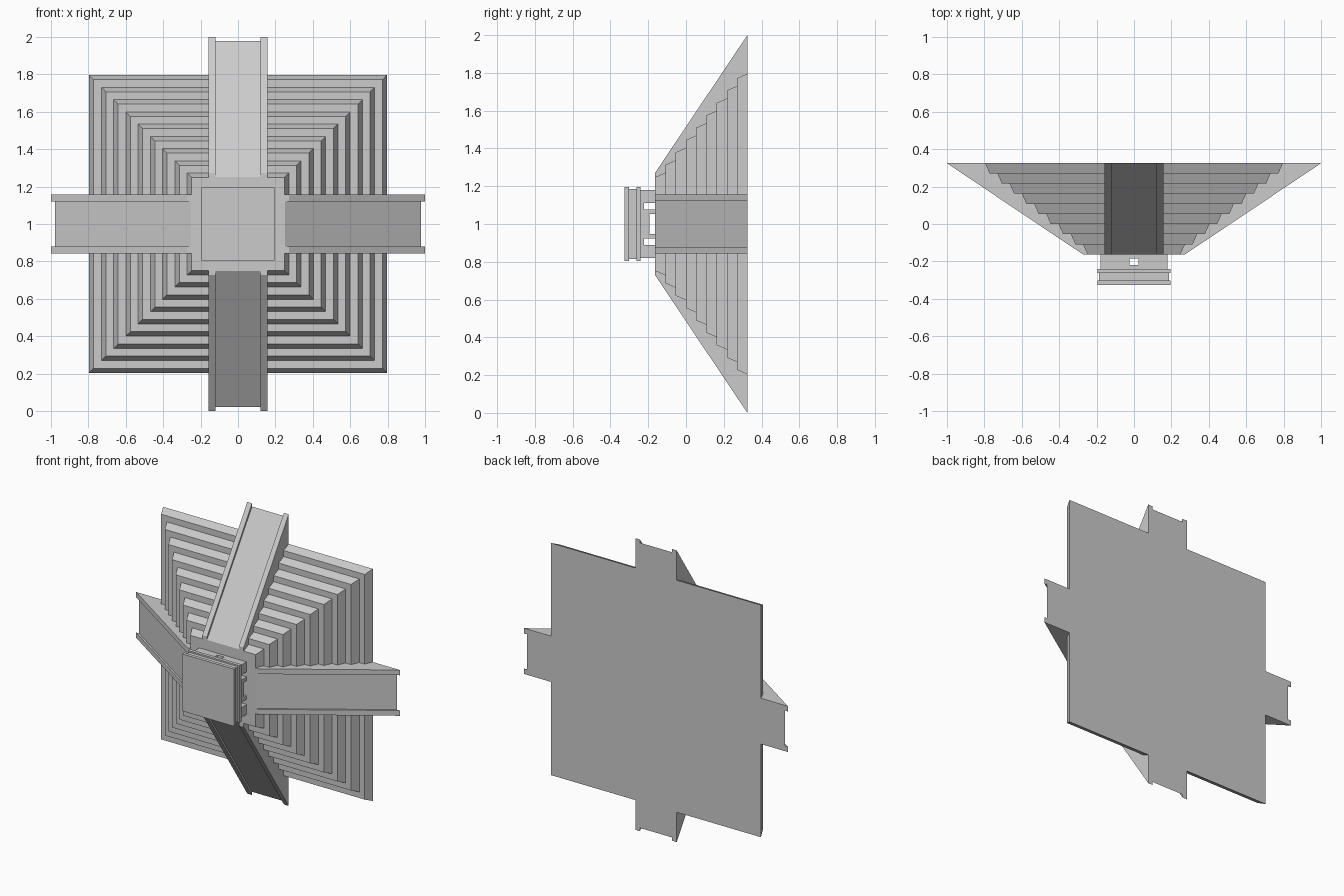
import bpy, bmesh, math
from mathutils import Matrix, Vector

if "Cube" in bpy.data.objects:
    bpy.data.objects.remove(bpy.data.objects["Cube"])

CZ = 1.0                      # height of the pyramid axis
BASE, TOP = 0.325, -0.163     # y of base plane and of upper platform
TIERS = 9


def finish(name, bm):
    bmesh.ops.recalc_face_normals(bm, faces=bm.faces)
    me = bpy.data.meshes.new(name)
    bm.to_mesh(me)
    bm.free()
    ob = bpy.data.objects.new(name, me)
    bpy.context.collection.objects.link(ob)
    return ob


def add_box(bm, x, y, z):
    size = [b - a for a, b in (x, y, z)]
    mid = [(a + b) / 2 for a, b in (x, y, z)]
    m = Matrix.Translation(Vector(mid) + Vector((0, 0, CZ))) @ Matrix.Diagonal((*size, 1))
    bmesh.ops.create_cube(bm, size=1, matrix=m)


# Stepped pyramid: square rings following a battered step profile
bm = bmesh.new()
rings = []
dy = (BASE - TOP) / TIERS
for i in range(TIERS):
    half = 0.796 - 0.0655 * i
    for r, y in ((half, BASE - i * dy), (half - 0.024, BASE - (i + 1) * dy)):
        rings.append([bm.verts.new((sx * r, y, CZ + sz * r))
                      for sx, sz in ((-1, -1), (1, -1), (1, 1), (-1, 1))])
for a, b in zip(rings, rings[1:]):
    for k in range(4):
        n = (k + 1) % 4
        bm.faces.new((a[k], a[n], b[n], b[k]))
bm.faces.new(rings[0])
bm.faces.new(rings[-1])
finish("stepped_pyramid", bm)


# Four stairways: a recessed ramp between two raised balustrades
def add_wedge(bm, x0, x1, foot, head):
    prof = ((0.1, BASE), (foot, BASE), (head, TOP), (0.1, TOP))
    a, b = ([bm.verts.new((x, y, z)) for z, y in prof] for x in (x0, x1))
    bm.faces.new(a)
    bm.faces.new(b)
    for k in range(4):
        n = (k + 1) % 4
        bm.faces.new((a[k], a[n], b[n], b[k]))


for i, side in enumerate(("upper", "right", "lower", "left")):
    for part, spans, foot, head in (
            ("ramp", ((-0.121, 0.121),), 0.978, 0.25),
            ("balustrades", ((-0.157, -0.121), (0.121, 0.157)), 1.0, 0.272)):
        bm = bmesh.new()
        for x0, x1 in spans:
            add_wedge(bm, x0, x1, foot, head)
        bm.transform(Matrix.Translation((0, 0, CZ)) @ Matrix.Rotation(i * math.pi / 2, 4, 'Y'))
        finish(f"{side}_{part}", bm)

# Temple walls with doorways
W, T = 0.18, 0.04             # half width and wall thickness
LOW, HIGH = TOP, -0.24
bm = bmesh.new()
for s in (-1, 1):
    xs = sorted((s * W, s * (W - T)))
    # three doorways on each x side
    for z in ((-W, -0.112), (-0.077, -0.052), (0.052, 0.077), (0.112, W)):
        add_box(bm, xs, (HIGH, LOW), z)
    add_box(bm, xs, (HIGH, -0.223), (-0.112, 0.112))
    add_box(bm, xs, (-0.223, -0.193), (-0.052, 0.052))
    # one small doorway on each z side
    for x in ((-W + T, -0.025), (0.025, W - T)):
        add_box(bm, x, (HIGH, LOW), xs)
    add_box(bm, (-0.025, 0.025), (HIGH, -0.22), xs)
    add_box(bm, (-0.025, 0.025), (-0.185, LOW), xs)
finish("temple_walls", bm)

# Roof: two wide slabs with a narrower band between
for name, r, y0, y1 in (("roof_lower_slab", 0.196, -0.263, -0.24),
                        ("roof_band", 0.186, -0.302, -0.263),
                        ("roof_upper_slab", 0.196, -0.325, -0.302)):
    bm = bmesh.new()
    add_box(bm, (-r, r), (y0, y1), (-r, r))
    finish(name, bm)
